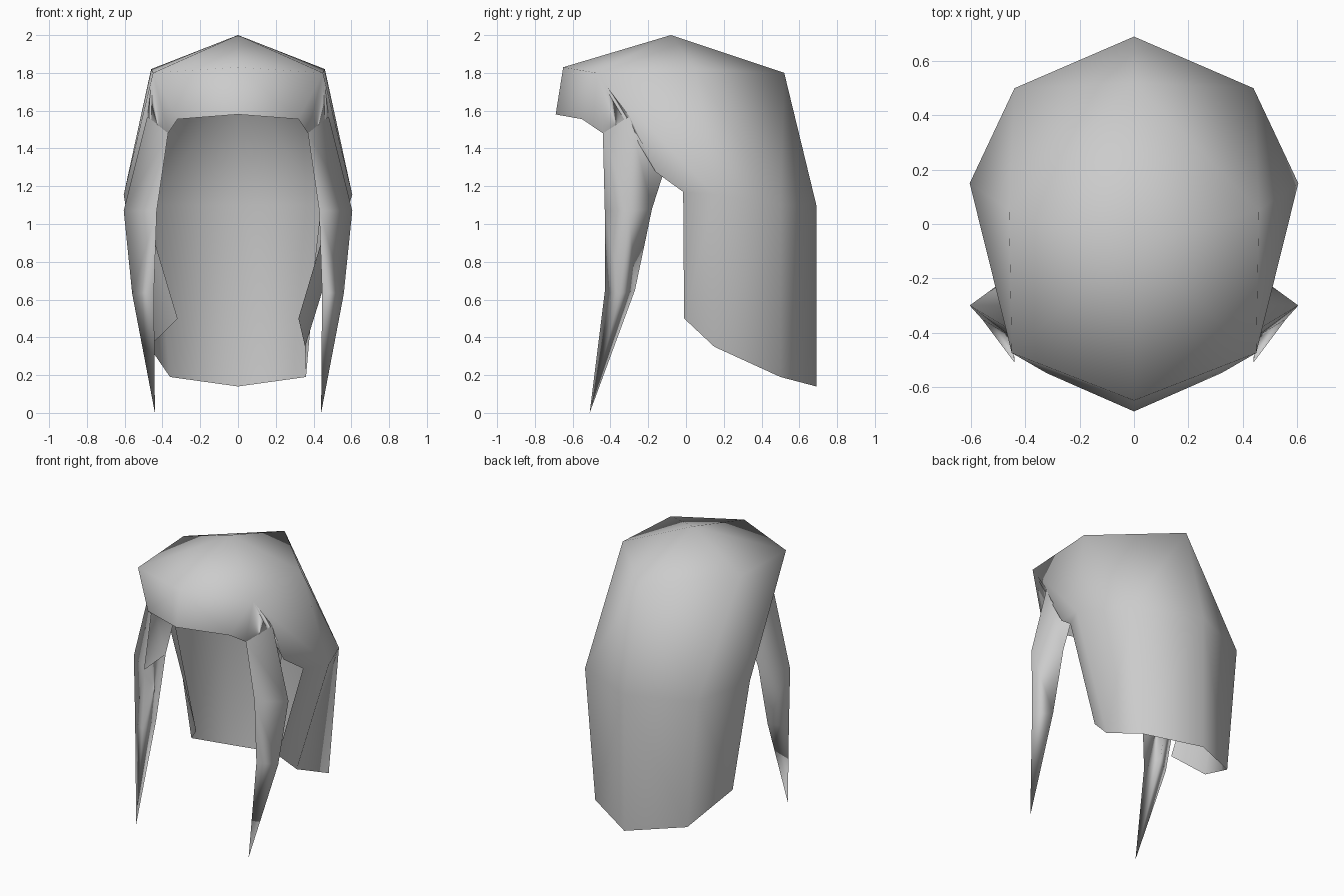
import bpy, bmesh

if "Cube" in bpy.data.objects:
    bpy.data.objects.remove(bpy.data.objects["Cube"])


def build(name, points, faces):
    """Smooth low-poly shell from named points and faces spelled by point name."""
    bm = bmesh.new()
    v = {k: bm.verts.new(p) for k, p in points.items()}
    for f in faces:
        bm.faces.new([v[k] for k in f.split()])
    # weld the centre line
    bmesh.ops.recalc_face_normals(bm, faces=bm.faces)
    me = bpy.data.meshes.new(name)
    bm.to_mesh(me)
    bm.free()
    for p in me.polygons:
        p.use_smooth = True
    ob = bpy.data.objects.new(name, me)
    bpy.context.collection.objects.link(ob)
    return ob


# Centre line of the hair, fringe tip over the crown to the back hem
centre = {
    "fringe": (0, -.69, 1.58), "brow": (0, -.65, 1.83), "crown": (0, -.08, 2.0),
    "back": (0, .52, 1.8), "nape": (0, .69, 1.1), "hem": (0, .69, .14),
}
# One side of the hair
side = {
    "fringe1": (.32, -.55, 1.555), "fringe2": (.37, -.44, 1.48),
    "temple": (.45, -.475, 1.8), "top": (.46, .05, 1.82),
    "ridge": (.48, -.3, 1.57), "ear": (.47, -.16, 1.275), "ear2": (.52, -.015, 1.17),
    "cheek": (.605, .15, 1.155), "nape1": (.44, .5, 1.1),
    "hem1": (.36, .5, .19), "hem2": (.47, .15, .35), "hem3": (.32, -.01, .5),
}
side_faces = [
    # crown and fringe
    "crown brow temple top", "crown top back", "brow fringe fringe1 temple",
    "temple fringe1 fringe2", "temple fringe2 ridge",
    # around the ear
    "temple ridge ear", "temple ear cheek", "ear ear2 cheek", "top temple cheek",
    # back curtain
    "top cheek nape1", "top nape1 back", "back nape1 nape",
    "nape nape1 hem1 hem", "nape1 cheek hem2 hem1", "cheek ear2 hem3 hem2",
]

# Hair cap: both sides share the centre line
points, faces = dict(centre), []
for tag, s in (("_r", 1), ("_l", -1)):
    for k, (x, y, z) in side.items():
        points[k + tag] = (s * x, y, z)
    for f in side_faces:
        faces.append(" ".join(k if k in centre else k + tag for k in f.split()))
points["hem2_r"] = (.355, .15, .35)   # right hem curls further inward
build("hair_cap", points, faces)

# Front locks: triangular section, open on the inside at the top, tapering to a tip
rings = [
    [(.37, -.44, 1.48), (.48, -.3, 1.57), (.42, -.1, 1.33)],
    [(.43, -.43, 1.07), (.605, -.3, 1.07), (.44, -.18, 1.08)],
    [(.445, -.43, .64), (.56, -.35, .63), (.45, -.27, .65)],
]
for name, s in (("front_lock_right", 1), ("front_lock_left", -1)):
    pts = {f"{r}{i}": (s * x, y, z) for r, ring in enumerate(rings)
           for i, (x, y, z) in enumerate(ring)}
    pts["tip"] = (s * .44, -.51, 0)
    fcs = []
    for r in range(2):
        for i in range(3 if r else 2):
            j = (i + 1) % 3
            fcs.append(f"{r}{i} {r}{j} {r+1}{j} {r+1}{i}")
    fcs += [f"2{i} 2{(i + 1) % 3} tip" for i in range(3)]
    build(name, pts, fcs)
